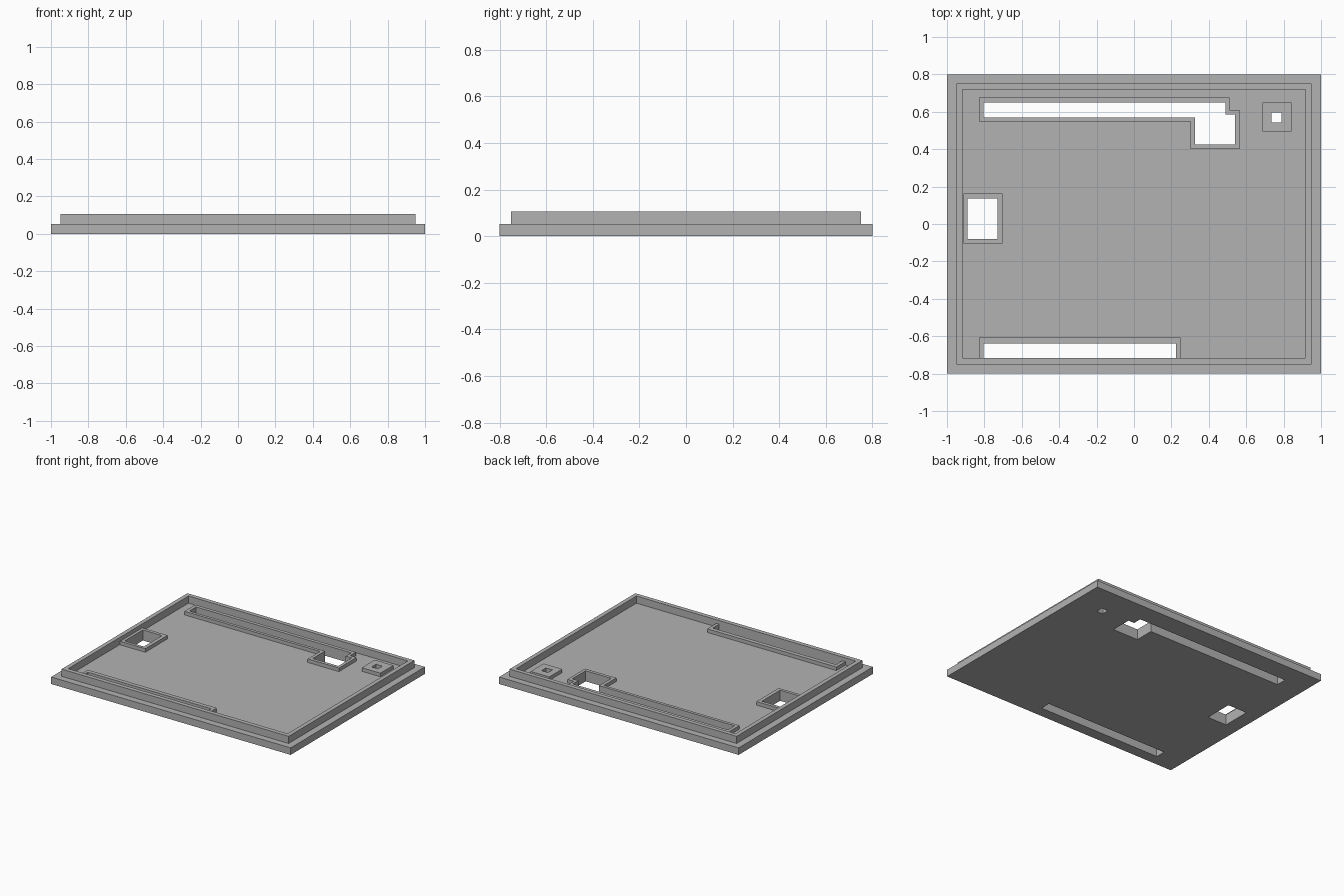
import bpy

cube = bpy.data.objects.get("Cube")
if cube:
    bpy.data.objects.remove(cube, do_unlink=True)

grey = bpy.data.materials.new("plain grey")
grey.use_nodes = True
COLOUR = (0.45, 0.45, 0.45, 1)
grey.diffuse_color = COLOUR
grey.node_tree.nodes["Principled BSDF"].inputs["Base Color"].default_value = COLOUR

FLOOR, BOSS_TOP, RIM_TOP = 0.053, 0.08, 0.107


def rect(x0, x1, y0, y1):
    return [(x0, y0), (x1, y0), (x1, y1), (x0, y1)]


def extruded(name, outline, holes, z0, z1):
    """Fill an outline with holes and extrude it from z0 to z1."""
    curve = bpy.data.curves.new(name, "CURVE")
    curve.dimensions = "2D"
    curve.fill_mode = "BOTH"
    curve.extrude = (z1 - z0) / 2
    for loop in [outline] + holes:
        spline = curve.splines.new("POLY")
        spline.points.add(len(loop) - 1)
        for point, (x, y) in zip(spline.points, loop):
            point.co = (x, y, 0, 1)
        spline.use_cyclic_u = True
    obj = bpy.data.objects.new(name, curve)
    obj.location.z = (z0 + z1) / 2
    bpy.context.collection.objects.link(obj)
    # Turn the filled curve into a plain flat-shaded mesh
    bpy.ops.object.select_all(action="DESELECT")
    obj.select_set(True)
    bpy.context.view_layer.objects.active = obj
    bpy.ops.object.convert(target="MESH")
    obj = bpy.context.object
    obj.name = name
    bpy.ops.object.shade_flat()
    obj.data.materials.clear()
    obj.data.materials.append(grey)
    return obj


# Openings through the plate
side_hole = rect(-0.89, -0.73, -0.08, 0.137)
pin_hole = rect(0.735, 0.788, 0.543, 0.597)
front_slot = rect(-0.805, 0.225, -0.717, -0.64)
back_slot = [(-0.805, 0.57), (0.327, 0.57), (0.327, 0.425), (0.54, 0.425),
             (0.54, 0.585), (0.49, 0.585), (0.49, 0.65), (-0.805, 0.65)]
back_outline = [(-0.83, 0.547), (0.302, 0.547), (0.302, 0.40), (0.563, 0.40),
                (0.563, 0.61), (0.51, 0.61), (0.51, 0.677), (-0.83, 0.677)]

# Base plate and raised rim
extruded("base_plate", rect(-1, 1, -0.8, 0.8),
         [side_hole, pin_hole, front_slot, back_slot], 0, FLOOR)
extruded("rim", rect(-0.948, 0.948, -0.75, 0.75),
         [rect(-0.916, 0.916, -0.717, 0.718)], FLOOR, RIM_TOP)

# Low collars around the openings
extruded("side_collar", rect(-0.912, -0.702, -0.103, 0.163), [side_hole], FLOOR, BOSS_TOP)
extruded("pin_collar", rect(0.687, 0.842, 0.495, 0.65), [pin_hole], FLOOR, BOSS_TOP)
extruded("back_collar", back_outline, [back_slot], FLOOR, BOSS_TOP)

# The front collar is open where it meets the rim
front_outline = [(-0.83, -0.717), (-0.805, -0.717), (-0.805, -0.64), (0.225, -0.64),
                 (0.225, -0.717), (0.248, -0.717), (0.248, -0.608), (-0.83, -0.608)]
extruded("front_collar", front_outline, [], FLOOR, BOSS_TOP)
